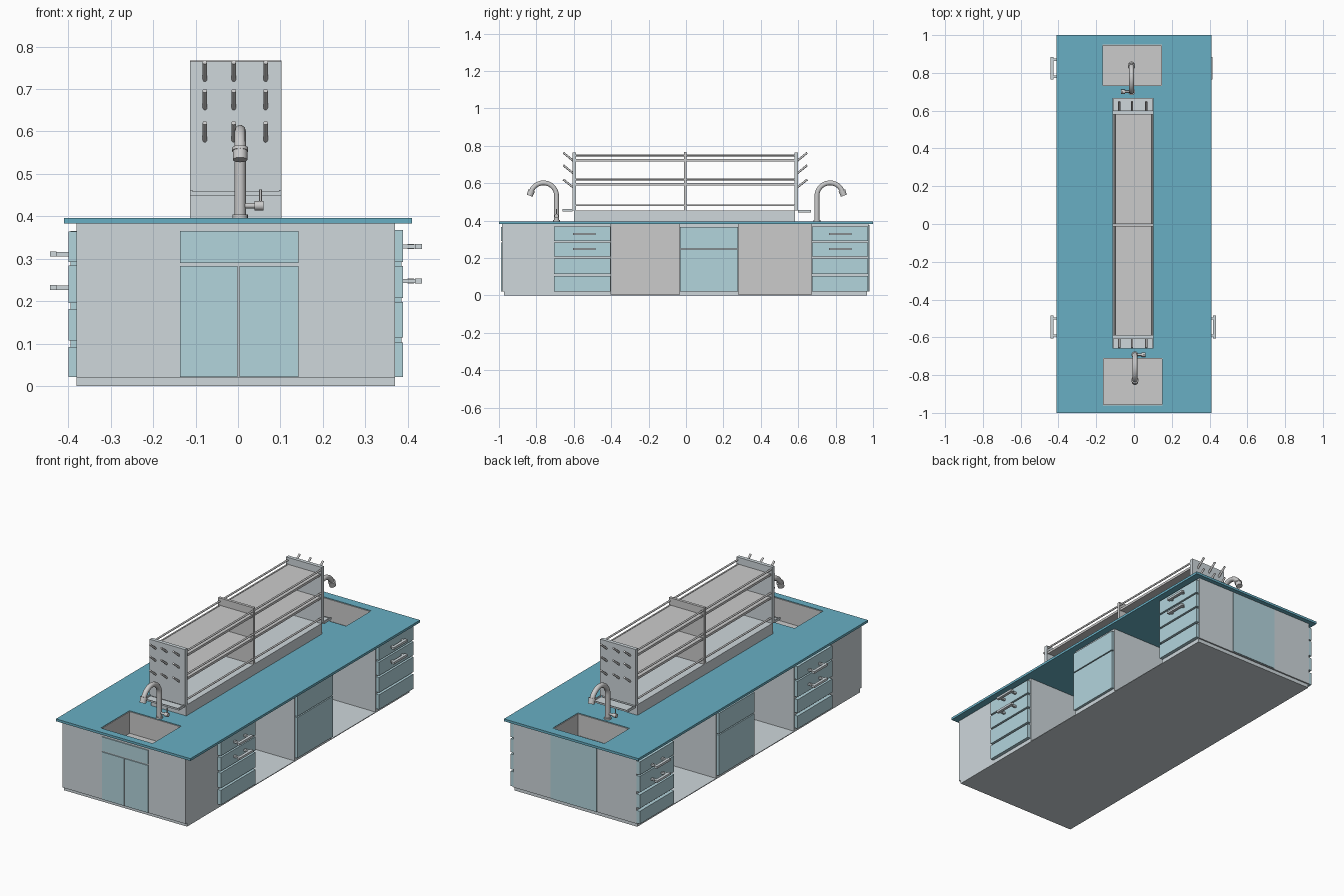
import bpy, bmesh, math
from mathutils import Vector

if "Cube" in bpy.data.objects:
    bpy.data.objects.remove(bpy.data.objects["Cube"])


def material(name, rgb):
    m = bpy.data.materials.new(name)
    m.diffuse_color = (*rgb, 1)
    m.use_nodes = True
    m.node_tree.nodes["Principled BSDF"].inputs["Base Color"].default_value = m.diffuse_color
    return m


PALE = material("pale_laminate", (0.62, 0.68, 0.71))
BLUE = material("blue_front", (0.45, 0.66, 0.72))
TOP = material("teal_top", (0.14, 0.43, 0.55))


def add_object(name, bm, mat=None):
    bmesh.ops.recalc_face_normals(bm, faces=bm.faces)
    me = bpy.data.meshes.new(name)
    bm.to_mesh(me)
    bm.free()
    ob = bpy.data.objects.new(name, me)
    bpy.context.collection.objects.link(ob)
    if mat:
        me.materials.append(mat)
    return ob


def boxes(name, bounds, mat=None):
    """One object from (x0, x1, y0, y1, z0, z1) boxes."""
    bm = bmesh.new()
    for x0, x1, y0, y1, z0, z1 in bounds:
        vs = bmesh.ops.create_cube(bm, size=1)["verts"]
        for v in vs:
            v.co = Vector((x1 if v.co.x > 0 else x0,
                           y1 if v.co.y > 0 else y0,
                           z1 if v.co.z > 0 else z0))
    return add_object(name, bm, mat)


def rods(name, segs, mat=None, sides=12):
    """One object from (start, end, radius) cylinders."""
    bm = bmesh.new()
    for a, b, r in segs:
        a, b = Vector(a), Vector(b)
        d = b - a
        vs = bmesh.ops.create_cone(bm, cap_ends=True, segments=sides, radius1=r,
                                   radius2=r, depth=d.length)["verts"]
        q = d.to_track_quat('Z', 'Y')
        for v in vs:
            v.co = q @ v.co + (a + b) / 2
    ob = add_object(name, bm, mat)
    smooth(ob)
    return ob


def select(ob):
    bpy.ops.object.select_all(action='DESELECT')
    ob.select_set(True)
    bpy.context.view_layer.objects.active = ob


def smooth(ob):
    select(ob)
    bpy.ops.object.shade_smooth_by_angle(angle=math.radians(40))


def cut(ob, bounds):
    cutter = boxes("cutter", bounds)
    cutter.hide_render = True
    mod = ob.modifiers.new("cut", 'BOOLEAN')
    mod.operation, mod.object, mod.solver = 'DIFFERENCE', cutter, 'EXACT'
    select(ob)
    bpy.ops.object.modifier_apply(modifier=mod.name)
    bpy.data.objects.remove(cutter)


XL, XR = -0.38, 0.37
SINKS = {"front": (-0.165, 0.152, -0.96, -0.71), "back": (-0.168, 0.148, 0.73, 0.95)}
SINK_Z = 0.27
sink_cuts = [(*s, SINK_Z, 0.5) for s in SINKS.values()]

# Cabinet carcasses on their plinths, with the sink wells cut out
blocks = {"front_carcass": (-0.985, -0.40), "centre_carcass": (-0.035, 0.28),
          "back_carcass": (0.67, 0.975)}
for name, (y0, y1) in blocks.items():
    c = boxes(name, [(XL, XR, y0, y1, 0.02, 0.383)], PALE)
    if name != "centre_carcass":
        cut(c, [sink_cuts[0 if y0 < 0 else 1]])
boxes("plinth", [(XL, XR, -0.972, -0.40, 0, 0.02), (XL, XR, -0.035, 0.28, 0, 0.02),
                 (XL, XR, 0.67, 0.967, 0, 0.02)], PALE)

# Open knee spaces: floor and middle partition
boxes("knee_floor", [(XL, XR, -0.40, -0.035, 0, 0.004), (XL, XR, 0.28, 0.67, 0, 0.004)], PALE)
boxes("knee_partition", [(-0.01, 0.01, -0.40, -0.035, 0.004, 0.383),
                         (-0.01, 0.01, 0.28, 0.67, 0.004, 0.383)])

# Worktop and sink basins
worktop = boxes("worktop", [(-0.41, 0.41, -1, 1, 0.383, 0.396)], TOP)
cut(worktop, sink_cuts)
t = 0.004
for name, (x0, x1, y0, y1) in SINKS.items():
    z0, z1 = SINK_Z, 0.393
    boxes(name + "_sink_basin", [
        (x0, x1, y0, y1, z0, z0 + t), (x0, x0 + t, y0, y1, z0, z1), (x1 - t, x1, y0, y1, z0, z1),
        (x0, x1, y0, y0 + t, z0, z1), (x0, x1, y1 - t, y1, z0, z1)])

# Drawer stacks, centre cupboards and bar handles on both long sides
levels = {1: [(0.292, 0.368), (0.208, 0.283), (0.115, 0.198), (0.022, 0.103)],
          -1: [(0.292, 0.364), (0.196, 0.284), (0.108, 0.182), (0.022, 0.092)]}
for s, side in ((1, "right"), (-1, "left")):
    face = XR if s > 0 else XL

    def span(a, b):
        return tuple(sorted((face + s * a, face + s * b)))

    boxes(side + "_drawer_fronts", [(*span(0, 0.019), y0, y1, z0, z1)
          for y0, y1 in ((-0.705, -0.403), (0.673, 0.972)) for z0, z1 in levels[s]], BLUE)
    boxes(side + "_cupboard_front", [(*span(0, 0.015), -0.033, 0.278, 0.252, 0.365),
                                     (*span(0, 0.015), -0.033, 0.278, 0.022, 0.246)], BLUE)
    bars = []
    for yc in (-0.545, 0.825):
        reach = 0.045 if s > 0 and yc > 0 else 0.063
        for z in ((0.329, 0.248) if s > 0 else (0.311, 0.232)):
            bars.append((*span(reach - 0.016, reach), yc - 0.06, yc + 0.06, z - 0.006, z + 0.006))
            for dy in (-0.045, 0.045):
                bars.append((*span(0.015, reach - 0.008), yc + dy - 0.006, yc + dy + 0.006,
                             z - 0.005, z + 0.005))
    boxes(side + "_drawer_handles", bars, PALE)

# End cupboards
boxes("front_cupboard_doors", [(-0.137, 0.143, -0.99, -0.98, 0.29, 0.366),
                               (-0.137, -0.001, -0.99, -0.98, 0.022, 0.283),
                               (0.003, 0.143, -0.99, -0.98, 0.022, 0.283)], BLUE)
boxes("back_cupboard_door", [(-0.14, 0.14, 0.97, 0.98, 0.022, 0.376)], BLUE)

# Reagent rack: base, end peg boards, divider, shelves, guard rails
RX0, RX1 = -0.113, 0.103
boxes("rack_base", [(RX0, RX1, -0.598, 0.583, 0.396, 0.455)], PALE)
boxes("peg_boards", [(RX0, RX1, -0.608, -0.588, 0.455, 0.765),
                     (RX0, RX1, 0.58, 0.60, 0.455, 0.765)], PALE)
boxes("rack_divider", [(RX0, RX1, -0.012, 0.003, 0.455, 0.767)])
boxes("rack_shelves", [(-0.1, 0.09, -0.588, 0.58, z, z + 0.009) for z in (0.589, 0.718)])
boxes("shelf_edges", [(x, x + 0.008, -0.588, 0.58, z, z + 0.013)
                      for z in (0.587, 0.716) for x in (-0.106, 0.09)])
rods("guard_rails", [((x, -0.588, z), (x, 0.58, z), 0.005)
                     for z in (0.482, 0.62, 0.749) for x in (-0.104, 0.098)])

# Drip trays below the peg boards
trays = []
for y0, y1, lip, z in ((-0.66, -0.608, -0.66, 0.449), (0.60, 0.667, 0.663, 0.444)):
    trays += [(RX0, RX1, y0, y1, z, z + 0.005), (RX0, RX0 + 0.006, y0, y1, z, z + 0.013),
              (RX1 - 0.006, RX1, y0, y1, z, z + 0.013), (RX0, RX1, lip, lip + 0.004, z, z + 0.009)]
boxes("drip_trays", trays, PALE)

# Drying pegs, sloping up and outward
rods("drying_pegs", [((x, y, z), (x, y + s * 0.052, z + 0.042), 0.0055)
     for s, y in ((-1, -0.604), (1, 0.596)) for x in (-0.078, -0.01, 0.065)
     for z in (0.721, 0.654, 0.578)])

# Swan-neck taps
for name, x, y, d in (("front_tap", 0.005, -0.692, -1), ("back_tap", -0.013, 0.70, 1)):
    cu = bpy.data.curves.new(name + "_spout", 'CURVE')
    cu.dimensions, cu.bevel_depth, cu.bevel_resolution = '3D', 0.0135, 3
    cu.use_fill_caps = True
    r, zc = 0.07, 0.532
    pts = [(x, y, 0.396)]
    for i in range(17):
        a = math.radians(165 * i / 16)
        pts.append((x, y + d * r * (1 - math.cos(a)), zc + r * math.sin(a)))
    sp = cu.splines.new('POLY')
    sp.points.add(len(pts) - 1)
    for p, co in zip(sp.points, pts):
        p.co = (*co, 1)
    spout = bpy.data.objects.new(name + "_spout", cu)
    bpy.context.collection.objects.link(spout)
    select(spout)
    bpy.ops.object.convert(target='MESH')
    smooth(bpy.context.object)
    end = Vector(pts[-1])
    along = (end - Vector(pts[-2])).normalized()
    k = -d
    rods(name + "_fittings", [
        ((x, y, 0.396), (x, y, 0.404), 0.018),
        (end - along * 0.012, end - along * 0.004, 0.019),
        (end - along * 0.004, end + along * 0.018, 0.017),
        ((x, y, 0.425), (x + k * 0.04, y, 0.425), 0.006),
        ((x + k * 0.034, y, 0.425), (x + k * 0.055, y, 0.425), 0.011),
        ((x + k * 0.048, y, 0.425), (x + k * 0.048, y, 0.463), 0.003)], sides=20)
